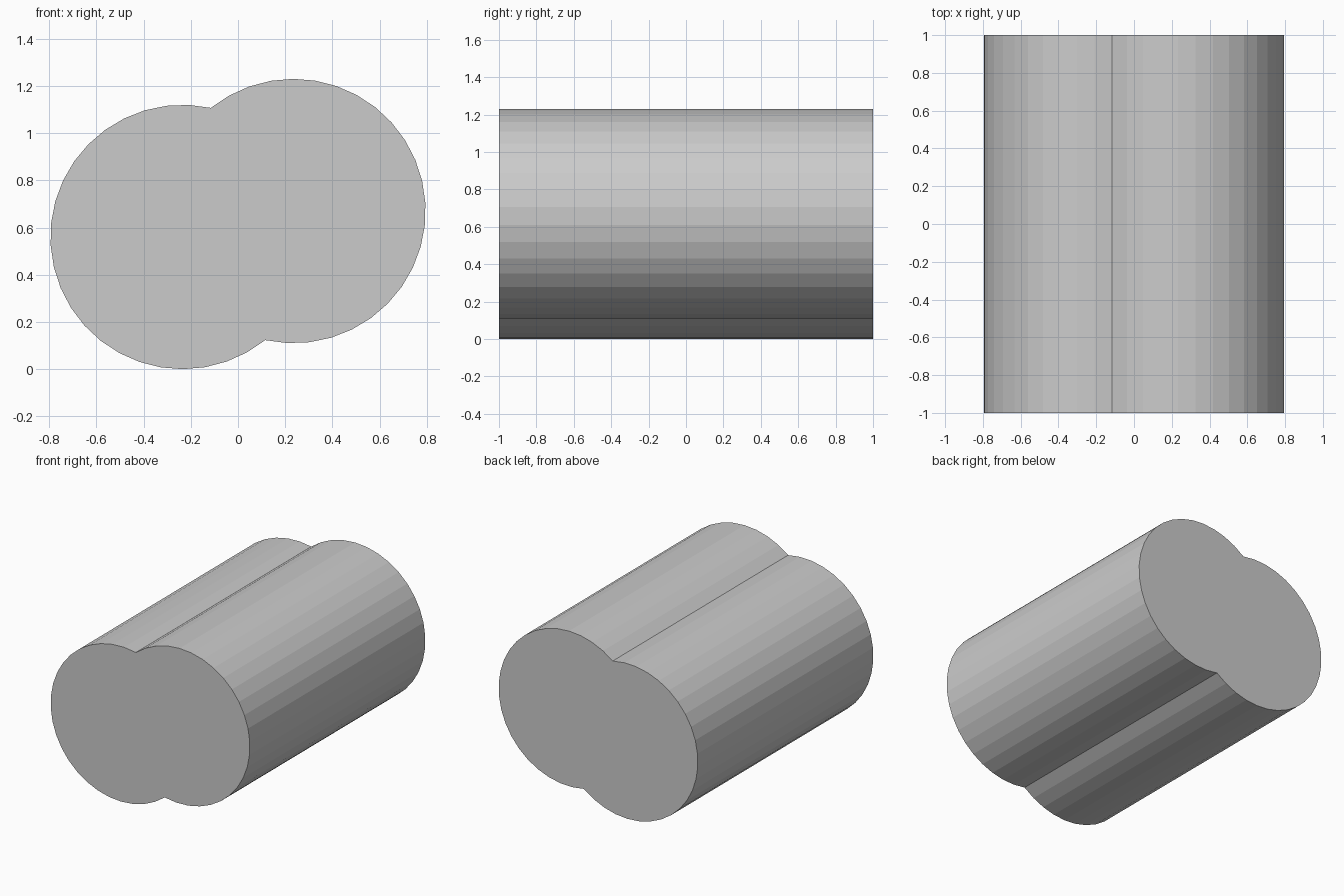
import bpy, bmesh
from math import cos, sin, pi, acos, atan2, hypot

if "Cube" in bpy.data.objects:
    bpy.data.objects.remove(bpy.data.objects["Cube"])

R = 0.56            # lobe radius
CX, DZ = 0.235, 0.055   # lobe centre offset from the middle of the section
MID_Z = R + DZ
SEGMENTS = 24       # facets per lobe
HALF_DEPTH = 1.0

# Each lobe is an arc running between the two grooves
tilt = atan2(DZ, CX)
half_arc = pi - acos(hypot(CX, DZ) / R)


def lobe(sign):
    """Arc points of one lobe; the other is its half-turn copy."""
    pts = []
    for k in range(SEGMENTS):
        a = tilt - half_arc + 2 * half_arc * k / SEGMENTS
        pts.append((sign * (CX + R * cos(a)), MID_Z + sign * (DZ + R * sin(a))))
    return pts


profile = lobe(1) + lobe(-1)

# Extrude the double-lobed section from front to back
bm = bmesh.new()
front = bm.faces.new([bm.verts.new((x, -HALF_DEPTH, z)) for x, z in profile])
ext = bmesh.ops.extrude_face_region(bm, geom=[front], use_keep_orig=True)
moved = [g for g in ext["geom"] if isinstance(g, bmesh.types.BMVert)]
bmesh.ops.translate(bm, verts=moved, vec=(0, 2 * HALF_DEPTH, 0))
bmesh.ops.recalc_face_normals(bm, faces=bm.faces[:])

# Rest the lowest facet on the ground
low = min(v.co.z for v in bm.verts)
bmesh.ops.translate(bm, verts=bm.verts[:], vec=(0, 0, -low))

mesh = bpy.data.meshes.new("double_cylinder_body")
bm.to_mesh(mesh)
bm.free()
body = bpy.data.objects.new("double_cylinder_body", mesh)
bpy.context.collection.objects.link(body)
